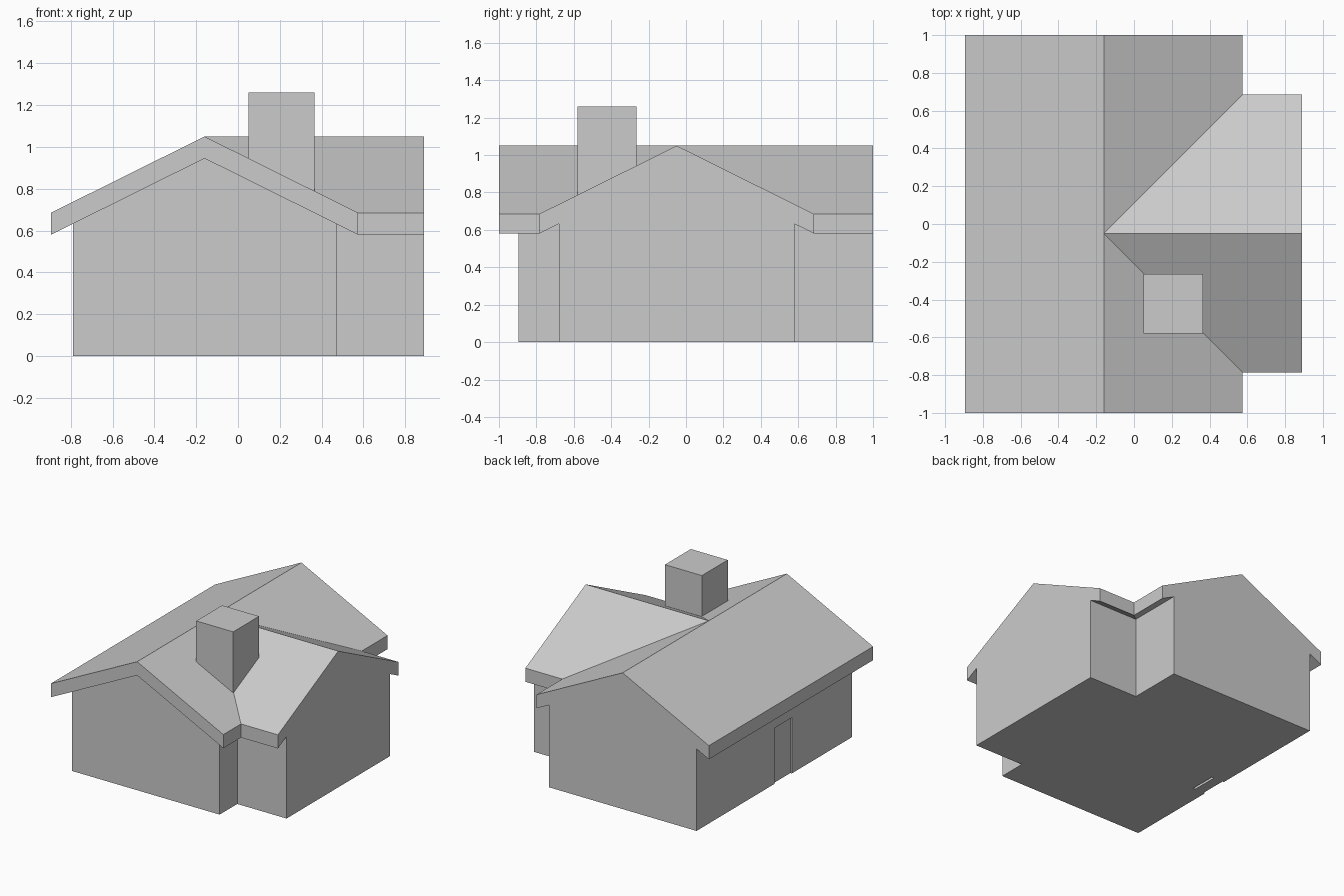
import bpy, bmesh
from mathutils import Vector

if "Cube" in bpy.data.objects:
    bpy.data.objects.remove(bpy.data.objects["Cube"])

RX, RY = -0.16, -0.05        # main ridge x, wing ridge y
TOP, EAVE, THICK = 1.05, 0.685, 0.105
HALF = 0.735                 # ridge to eave
SLOPE = (TOP - EAVE) / HALF
WALL = 0.63                  # ridge to wall


def make(name, verts, faces, extrude=None):
    """Mesh object from faces, optionally extruded along a vector into a solid."""
    bm = bmesh.new()
    vs = [bm.verts.new(v) for v in verts]
    for f in faces:
        bm.faces.new([vs[i] for i in f])
    if extrude:
        geo = bmesh.ops.extrude_face_region(bm, geom=bm.faces[:], use_keep_orig=True)["geom"]
        moved = [g for g in geo if isinstance(g, bmesh.types.BMVert)]
        bmesh.ops.translate(bm, verts=moved, vec=Vector(extrude))
    bmesh.ops.recalc_face_normals(bm, faces=bm.faces[:])
    me = bpy.data.meshes.new(name)
    bm.to_mesh(me)
    bm.free()
    ob = bpy.data.objects.new(name, me)
    bpy.context.collection.objects.link(ob)
    return ob


def box(name, x0, x1, y0, y1, z0, z1):
    rect = [(x0, y0, z0), (x1, y0, z0), (x1, y1, z0), (x0, y1, z0)]
    return make(name, rect, [range(4)], (0, 0, z1 - z0))


def gable(name, place, extrude):
    """Gabled wall block; place maps (across, up) to a 3D point."""
    peak = TOP - THICK
    eave = peak - SLOPE * WALL
    prof = [(-WALL, 0), (WALL, 0), (WALL, eave), (0, peak), (-WALL, eave)]
    return make(name, [place(a, z) for a, z in prof], [range(5)], extrude)


def boolean(ob, other, op):
    m = ob.modifiers.new(op.lower(), 'BOOLEAN')
    m.object, m.operation, m.solver = other, op, 'EXACT'
    bpy.context.view_layer.objects.active = ob
    bpy.ops.object.modifier_apply(modifier=m.name)
    bpy.data.objects.remove(other)


# walls: main block along y joined with the side wing along x
walls = gable("walls", lambda a, z: (RX + a, -0.895, z), (0, 1.895, 0))
wing = gable("wing_walls", lambda a, z: (RX, RY + a, z), (0.89 - RX, 0, 0))
boolean(walls, wing, 'UNION')

# doorway in the left wall, with a slightly recessed door
boolean(walls, box("door_cutter", -0.9, -0.68, -0.16, 0.05, -0.1, 0.43), 'DIFFERENCE')
box("door", -0.778, -0.70, -0.16, 0.05, 0, 0.43)

# roof: main gable and wing gable meeting in two valleys, with vertical fascia
L, R, E = RX - HALF, RX + HALF, 0.89
roof = [(L, -1, EAVE), (RX, -1, TOP), (R, -1, EAVE),
        (L, 1, EAVE), (RX, 1, TOP), (R, 1, EAVE),
        (RX, RY, TOP), (E, RY, TOP),
        (R, RY - HALF, EAVE), (E, RY - HALF, EAVE),
        (R, RY + HALF, EAVE), (E, RY + HALF, EAVE)]
make("roof", roof, [(0, 1, 6, 4, 3), (1, 2, 8, 6), (6, 10, 5, 4),
                    (6, 8, 9, 7), (6, 7, 11, 10)], (0, 0, -THICK))

# chimney standing in the front valley
box("chimney", 0.05, 0.365, -0.58, -0.265, 0.72, 1.26)
